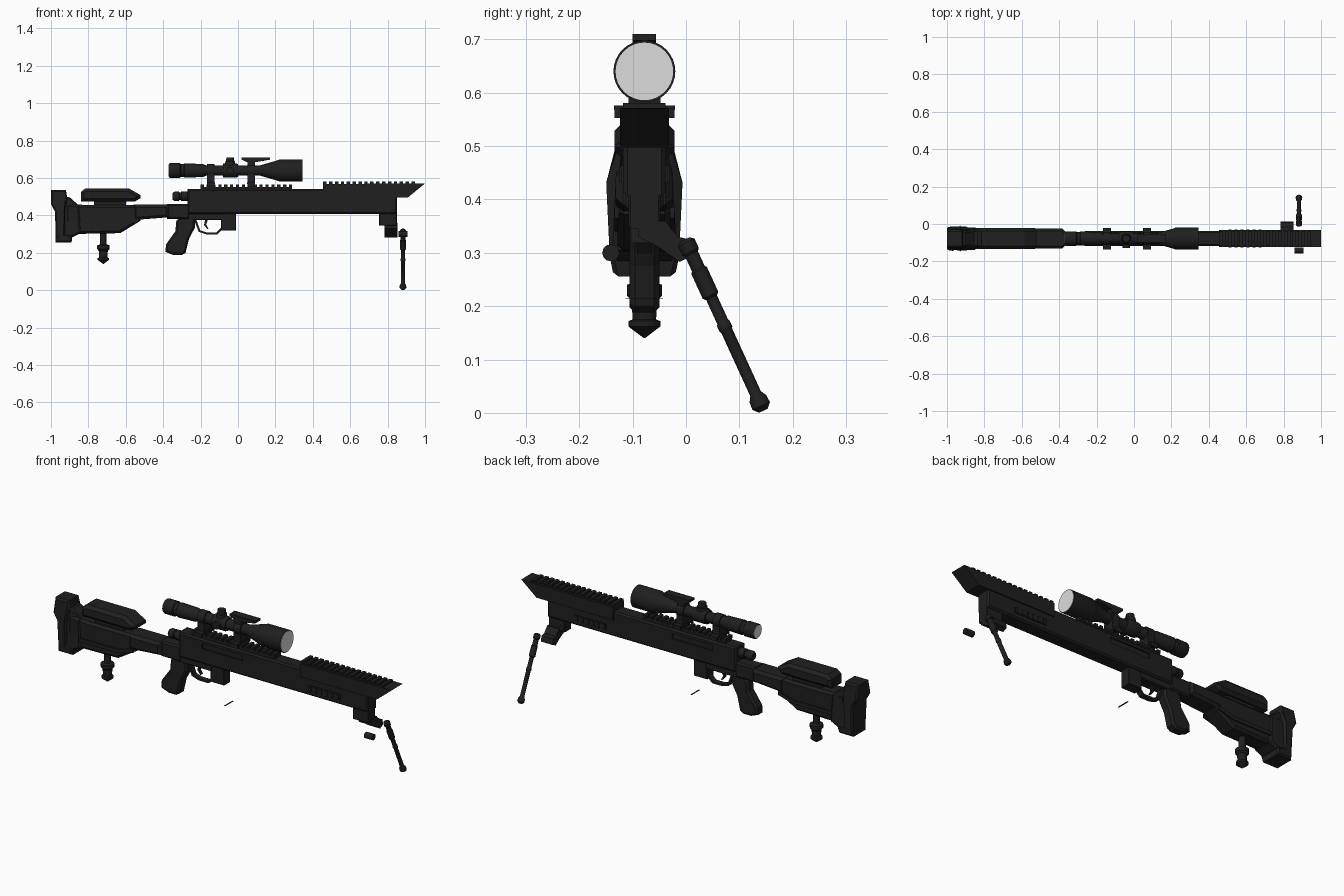
import bpy, bmesh, math
from mathutils import Vector, Matrix

CY = -0.078  # centre plane of the rifle


def material(name, rgb):
    m = bpy.data.materials.new(name)
    m.diffuse_color = (*rgb, 1)
    return m


BLACK = material("matte_black", (0.014, 0.014, 0.014))
GLASS = material("pale_glass", (0.72, 0.72, 0.72))


def finish(name, bm, mat=BLACK, smooth=False):
    bmesh.ops.recalc_face_normals(bm, faces=bm.faces)
    me = bpy.data.meshes.new(name)
    bm.to_mesh(me)
    bm.free()
    ob = bpy.data.objects.new(name, me)
    bpy.context.collection.objects.link(ob)
    me.materials.append(mat)
    if smooth:
        bpy.ops.object.select_all(action='DESELECT')
        ob.select_set(True)
        bpy.context.view_layer.objects.active = ob
        bpy.ops.object.shade_smooth_by_angle(angle=math.radians(35))
    return ob


def prism(name, pts, half, bevel=0, cy=CY, shape=None):
    """Side profile (x, z) extruded across y."""
    bm = bmesh.new()
    f = bm.faces.new([bm.verts.new((x, cy - half, z)) for x, z in pts])
    r = bmesh.ops.extrude_face_region(bm, geom=[f])
    vs = [v for v in r['geom'] if isinstance(v, bmesh.types.BMVert)]
    bmesh.ops.translate(bm, vec=(0, 2 * half, 0), verts=vs)
    bmesh.ops.recalc_face_normals(bm, faces=bm.faces)
    if shape:
        for v in bm.verts:
            v.co.y = cy + (v.co.y - cy) * shape(v.co)
    if bevel:
        es = [e for e in bm.edges if abs(e.verts[0].co.y - e.verts[1].co.y) < half]
        bmesh.ops.bevel(bm, geom=es, offset=bevel, segments=1, affect='EDGES')
    return finish(name, bm)


def box(name, x0, x1, z0, z1, half, bevel=0, cy=CY):
    return prism(name, [(x0, z0), (x1, z0), (x1, z1), (x0, z1)], half, bevel, cy)


def lathe(name, profile, start, axis, n=24, mat=BLACK, smooth=True):
    """Profile of (distance, radius) turned about an axis."""
    bm = bmesh.new()
    rings = [[bm.verts.new((r * math.cos(2 * math.pi * i / n),
                            r * math.sin(2 * math.pi * i / n), d)) for i in range(n)]
             for d, r in profile]
    for a, b in zip(rings, rings[1:]):
        for i in range(n):
            bm.faces.new((a[i], a[(i + 1) % n], b[(i + 1) % n], b[i]))
    bm.faces.new(rings[0])
    bm.faces.new(rings[-1])
    q = Vector((0, 0, 1)).rotation_difference(Vector(axis).normalized())
    bm.transform(Matrix.Translation(start) @ q.to_matrix().to_4x4())
    return finish(name, bm, mat, smooth)


def cut(ob, cutter):
    m = ob.modifiers.new("cut", 'BOOLEAN')
    m.operation, m.object, m.solver = 'DIFFERENCE', cutter, 'EXACT'
    bpy.context.view_layer.objects.active = ob
    bpy.ops.object.modifier_apply(modifier=m.name)
    bpy.data.objects.remove(cutter)


# Receiver with a long slot on each side
receiver = box("receiver", -0.27, 0.85, 0.407, 0.54, 0.04, 0.008)
for s in (-1, 1):
    cut(receiver, box("slot_cutter", -0.13, 0.11, 0.488, 0.518, 0.008, 0, CY + s * 0.04))
    box("side_rail", 0.5, 0.69, 0.432, 0.464, 0.003, 0, CY + s * 0.041)
    for i in range(6):
        x = 0.505 + i * 0.032
        box("side_rail_tooth", x, x + 0.016, 0.434, 0.462, 0.004, 0, CY + s * 0.044)
lathe("bolt_body", [(0, 0.018), (0.01, 0.025), (0.035, 0.025), (0.037, 0.02),
                    (0.045, 0.02), (0.047, 0.026), (0.085, 0.026)],
      (-0.35, CY, 0.502), (1, 0, 0), 16)
box("trigger_housing", -0.29, -0.08, 0.375, 0.41, 0.03, 0.004)
box("magazine", -0.09, -0.01, 0.318, 0.41, 0.028, 0.003)
box("loose_strip", -0.004, 0.004, 0.2145, 0.2155, 0.035)

# Top rails with teeth
box("scope_rail", -0.2, 0.29, 0.535, 0.553, 0.028)
for i in range(16):
    x = -0.2 + i * 0.0315
    box("scope_rail_tooth", x, x + 0.017, 0.55, 0.566, 0.03)
prism("front_rail", [(0.455, 0.497), (0.91, 0.497), (1.0, 0.571), (0.455, 0.568)], 0.046)
for i in range(16):
    x = 0.455 + i * 0.0315
    box("front_rail_tooth", x, x + 0.018, 0.565, 0.581, 0.04)

# Scope
ZS = 0.64
lathe("scope_tube", [(0, 0.036), (0.006, 0.039), (0.06, 0.039), (0.064, 0.034), (0.08, 0.034),
                     (0.084, 0.038), (0.18, 0.035), (0.2, 0.028), (0.49, 0.028),
                     (0.58, 0.054), (0.59, 0.058), (0.714, 0.058)],
      (-0.37, CY, ZS), (1, 0, 0), 32)
lathe("front_lens", [(0, 0.054), (0.003, 0.054)], (0.343, CY, ZS), (1, 0, 0), 32, GLASS)
lathe("rear_lens", [(0, 0.033), (0.003, 0.033)], (-0.372, CY, ZS), (1, 0, 0), 32, GLASS)
lathe("turret_block", [(0, 0.036), (0.012, 0.038), (0.07, 0.038), (0.08, 0.034)],
      (-0.08, CY, ZS), (1, 0, 0), 16)
lathe("top_turret", [(0, 0.028), (0.048, 0.026), (0.052, 0.022), (0.07, 0.02)],
      (-0.042, CY, ZS), (0, 0, 1), 16)
lathe("side_turret", [(0, 0.02), (0.05, 0.02)], (-0.042, CY, ZS), (0, -1, 0), 16)
for x in (-0.145, 0.07):
    lathe("scope_ring", [(0, 0.035), (0.04, 0.035)], (x - 0.02, CY, ZS), (1, 0, 0), 20)
    box("ring_post", x - 0.02, x + 0.02, 0.565, 0.62, 0.03)
    box("ring_clamp", x - 0.022, x + 0.022, 0.568, 0.576, 0.057)
    for s in (-1, 1):
        box("ring_clamp_jaw", x - 0.02, x + 0.02, 0.553, 0.57, 0.006, 0, CY + s * 0.05)
prism("scope_top_rail", [(0.02, 0.71), (0.02, 0.698), (0.05, 0.684), (0.05, 0.665),
                         (0.09, 0.665), (0.09, 0.684), (0.172, 0.698), (0.172, 0.71)], 0.022)

# Grip, trigger and guard
prism("pistol_grip", [(-0.31, 0.39), (-0.23, 0.39), (-0.23, 0.335), (-0.262, 0.275),
                      (-0.28, 0.2), (-0.3, 0.188), (-0.345, 0.188), (-0.388, 0.205),
                      (-0.385, 0.245), (-0.335, 0.315), (-0.33, 0.37)], 0.028, 0.01)
prism("trigger", [(-0.175, 0.38), (-0.16, 0.38), (-0.17, 0.35), (-0.158, 0.33),
                  (-0.164, 0.327), (-0.182, 0.348)], 0.007)
outer = [(-0.235, 0.375), (-0.21, 0.312), (-0.17, 0.299), (-0.11, 0.299), (-0.085, 0.325)]
inner = [(-0.09, 0.335), (-0.115, 0.309), (-0.168, 0.309), (-0.202, 0.32), (-0.222, 0.375)]
prism("trigger_guard", outer + inner, 0.014)

# Stock
prism("stock_arm", [(-0.56, 0.375), (-0.37, 0.39), (-0.37, 0.457), (-0.56, 0.457)], 0.054, 0.014)
box("stock_joint", -0.38, -0.26, 0.38, 0.462, 0.036, 0.008)
prism("stock_body", [(-0.92, 0.46), (-0.78, 0.455), (-0.52, 0.455), (-0.52, 0.372),
                     (-0.63, 0.305), (-0.92, 0.3)], 0.05, 0.012)
for s in (-1, 1):
    prism("stock_side_ridge", [(-0.86, 0.36), (-0.62, 0.36), (-0.53, 0.385), (-0.53, 0.365),
                               (-0.62, 0.34), (-0.86, 0.34)], 0.004, 0, CY + s * 0.052)
box("cheek_post", -0.77, -0.6, 0.45, 0.48, 0.03)
prism("cheek_rest", [(-0.84, 0.475), (-0.55, 0.475), (-0.52, 0.493), (-0.52, 0.508),
                     (-0.585, 0.545), (-0.815, 0.545), (-0.84, 0.525)], 0.056, 0.016)
prism("butt", [(-0.975, 0.5), (-0.9, 0.497), (-0.87, 0.47), (-0.85, 0.455), (-0.84, 0.305),
               (-0.88, 0.285), (-0.975, 0.275)], 0.06, 0.01,
      shape=lambda c: 0.72 if c.z > 0.46 else 1)
prism("butt_pad", [(-1.0, 0.535), (-0.92, 0.535), (-0.912, 0.49), (-0.925, 0.43), (-0.925, 0.3),
                   (-0.885, 0.29), (-0.89, 0.256), (-0.975, 0.256), (-0.978, 0.42),
                   (-1.0, 0.46)], 0.065, 0.008,
      shape=lambda c: 0.72 if c.z > 0.47 else 0.88 if c.z < 0.28 else 1)

# Rear monopod
lathe("monopod", [(0, 0.018), (0.07, 0.018), (0.075, 0.033), (0.095, 0.033), (0.105, 0.024),
                  (0.14, 0.022), (0.143, 0.03), (0.153, 0.03), (0.175, 0.001)],
      (-0.72, CY, 0.315), (0, 0, -1), 12)

# Bipod mount, bracket and leg
box("bipod_mount", 0.755, 0.85, 0.345, 0.412, 0.03, 0.004)
bm = bmesh.new()
arm = [(-0.09, 0.36), (-0.04, 0.36), (-0.015, 0.33), (0.008, 0.325), (0.014, 0.295),
       (-0.012, 0.283), (-0.05, 0.31), (-0.09, 0.33)]
face = bm.faces.new([bm.verts.new((0.782, y, z)) for y, z in arm])
ext = bmesh.ops.extrude_face_region(bm, geom=[face])
bmesh.ops.translate(bm, vec=(0.07, 0, 0),
                    verts=[v for v in ext['geom'] if isinstance(v, bmesh.types.BMVert)])
finish("bipod_bracket", bm)
top, foot = Vector((0.882, -0.002, 0.325)), Vector((0.882, 0.145, 0.004))
L = (foot - top).length
lathe("bipod_leg", [(0, 0.01), (0.006, 0.017), (0.025, 0.017), (0.03, 0.013), (0.06, 0.013),
                    (0.064, 0.016), (0.115, 0.016), (0.12, 0.011), (0.17, 0.011),
                    (0.173, 0.013), (0.185, 0.013), (0.188, 0.011), (L - 0.035, 0.011),
                    (L - 0.025, 0.017), (L - 0.01, 0.018), (L, 0.009)],
      top, foot - top, 12)
lathe("bipod_pivot", [(0, 0.016), (0.048, 0.016)], (0.857, -0.141, 0.3), (1, 0, 0), 12)
